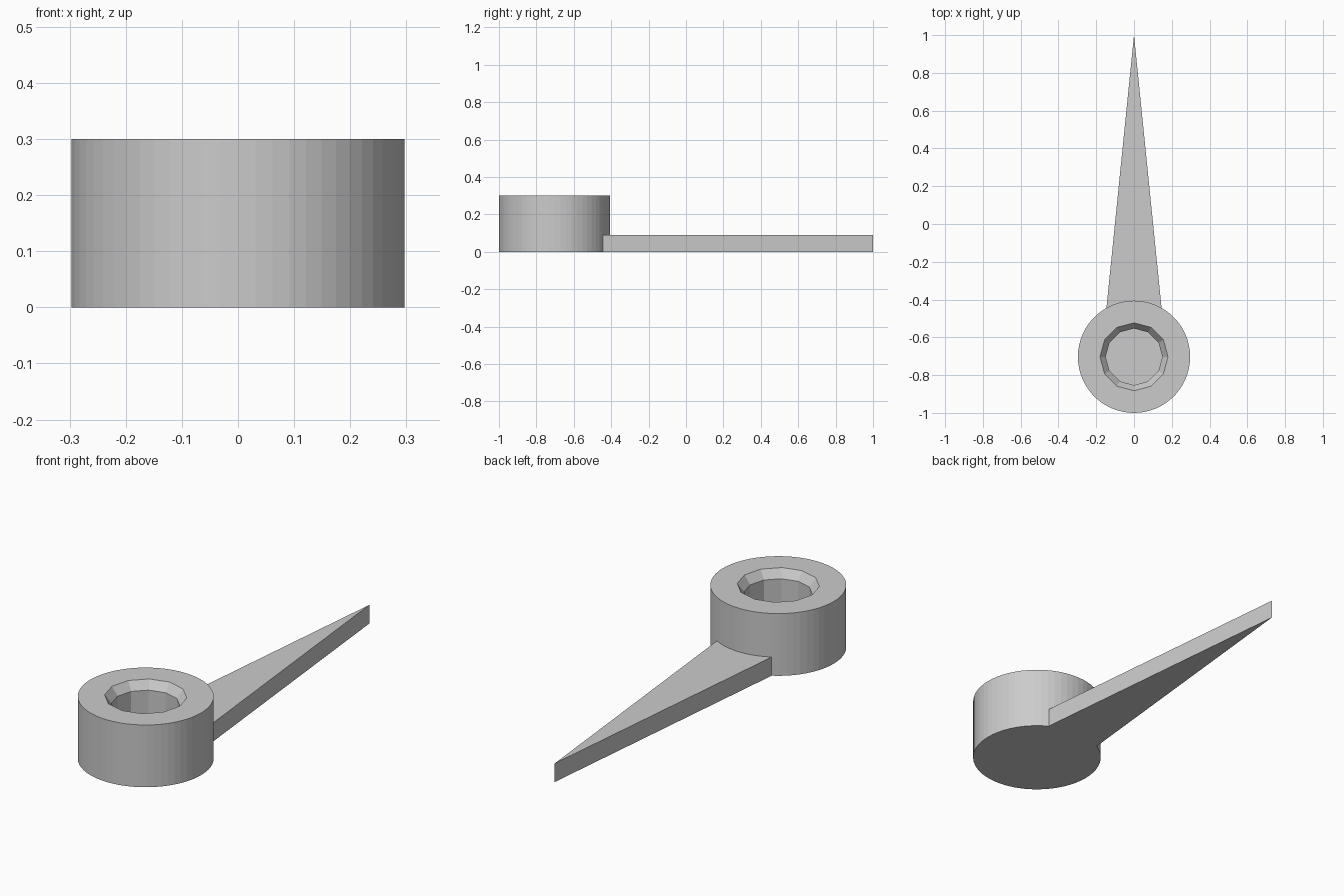
import bpy, bmesh
from math import cos, sin, pi

cube = bpy.data.objects.get("Cube")
if cube:
    bpy.data.objects.remove(cube, do_unlink=True)

grey = bpy.data.materials.new("light grey")
grey.use_nodes = True
colour = (0.6, 0.6, 0.6, 1)
grey.diffuse_color = colour
grey.node_tree.nodes["Principled BSDF"].inputs["Base Color"].default_value = colour

SEGMENTS = 60
KNOB_Y = -0.703


def add_object(name, bm):
    bmesh.ops.recalc_face_normals(bm, faces=bm.faces)
    mesh = bpy.data.meshes.new(name)
    bm.to_mesh(mesh)
    bm.free()
    mesh.materials.append(grey)
    obj = bpy.data.objects.new(name, mesh)
    bpy.context.collection.objects.link(obj)
    return obj


def ring(bm, radius, z, sides):
    """Ring of vertices lying on a regular polygon with a corner on +x."""
    step = 2 * pi / sides
    verts = []
    for i in range(SEGMENTS):
        a = 2 * pi * i / SEGMENTS
        local = (i % (SEGMENTS // sides)) * 2 * pi / SEGMENTS
        r = radius * cos(step / 2) / cos(local - step / 2)
        verts.append(bm.verts.new((r * cos(a), KNOB_Y + r * sin(a), z)))
    return verts


# Round knob with a chamfered twelve-sided blind socket
bm = bmesh.new()
profile = [
    (0.297, 0, SEGMENTS),
    (0.297, 0.3, SEGMENTS),
    (0.18, 0.3, 12),
    (0.15, 0.26, 12),
    (0.15, 0.09, 12),
]
rings = [ring(bm, *p) for p in profile]
for low, high in zip(rings, rings[1:]):
    for i in range(SEGMENTS):
        j = (i + 1) % SEGMENTS
        bm.faces.new((low[i], low[j], high[j], high[i]))
bm.faces.new(rings[0])
bm.faces.new(rings[-1])
add_object("knob", bm)

# Tapered flat pointer rooted inside the knob wall
bm = bmesh.new()
outline = [(-0.145, -0.5), (0.145, -0.5), (0.145, -0.435), (0, 1), (-0.145, -0.435)]
base = bm.faces.new([bm.verts.new((x, y, 0)) for x, y in outline])
top = bmesh.ops.extrude_face_region(bm, geom=[base], use_keep_orig=True)
bmesh.ops.translate(bm, vec=(0, 0, 0.09),
                    verts=[v for v in top["geom"] if isinstance(v, bmesh.types.BMVert)])
add_object("pointer", bm)
